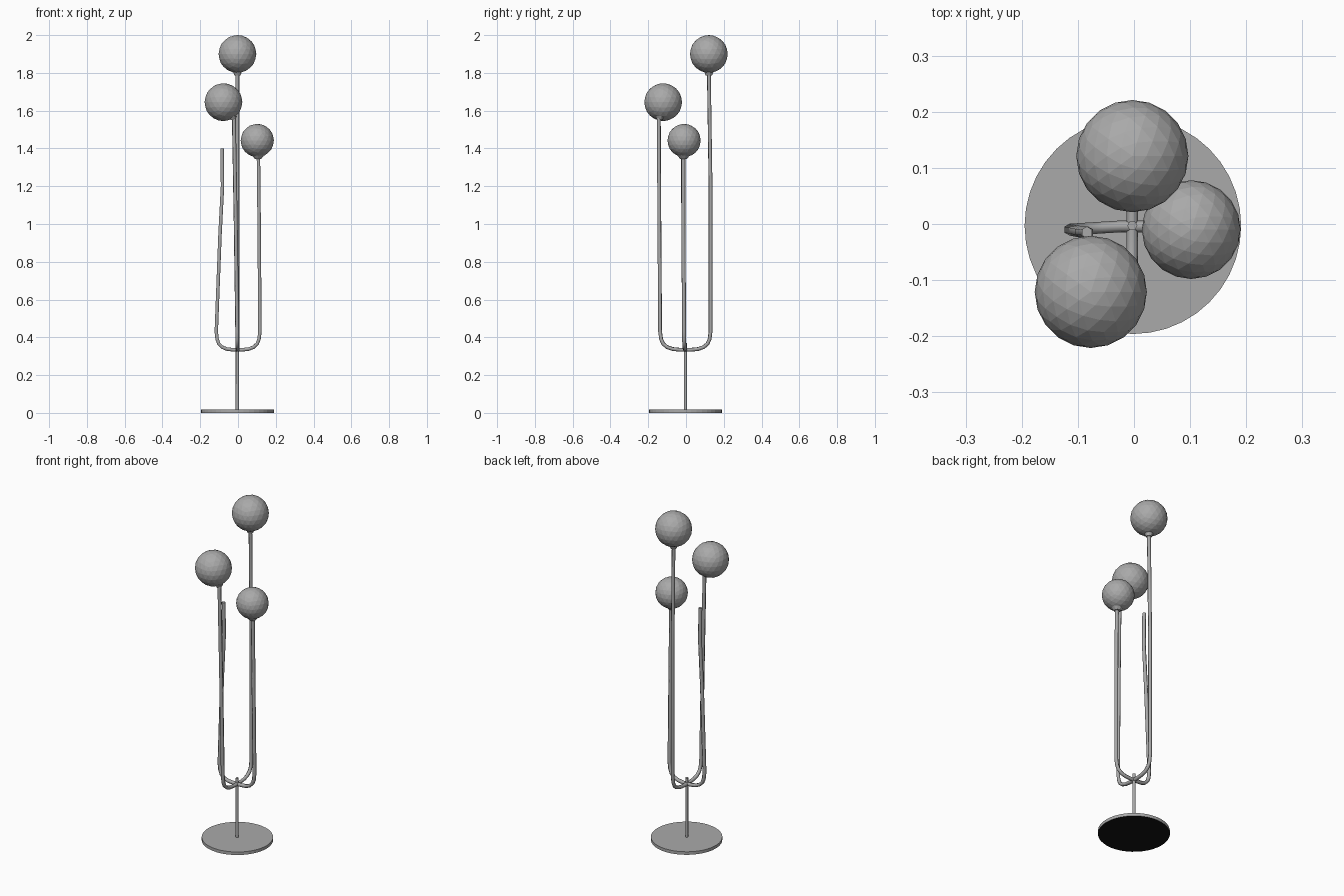
import bpy, bmesh
from mathutils import Vector

if "Cube" in bpy.data.objects:
    bpy.data.objects.remove(bpy.data.objects["Cube"])


def material(name, v):
    m = bpy.data.materials.new(name)
    m.diffuse_color = (v, v, v, 1)
    m.use_nodes = True
    m.node_tree.nodes["Principled BSDF"].inputs["Base Color"].default_value = m.diffuse_color
    return m


grey = material("lamp grey", 0.4)
black = material("underside black", 0.006)


def tube(name, pts, r):
    cu = bpy.data.curves.new(name, 'CURVE')
    cu.dimensions = '3D'
    cu.bevel_depth = r
    cu.bevel_resolution = 1
    cu.use_fill_caps = True
    s = cu.splines.new('POLY')
    s.points.add(len(pts) - 1)
    for p, c in zip(s.points, pts):
        p.co = (*c, 1)
    cu.materials.append(grey)
    ob = bpy.data.objects.new(name, cu)
    bpy.context.collection.objects.link(ob)


def bulb(name, loc, r):
    bpy.ops.mesh.primitive_ico_sphere_add(subdivisions=3, radius=r, location=loc)
    bpy.context.object.name = name
    bpy.context.object.data.materials.append(grey)


def collar(name, loc, r1, r2, h):
    bpy.ops.mesh.primitive_cone_add(vertices=10, radius1=r1, radius2=r2, depth=h, location=loc)
    bpy.context.object.name = name
    bpy.context.object.data.materials.append(grey)


# Round base with dark underside
bpy.ops.mesh.primitive_cylinder_add(vertices=40, radius=0.193, depth=0.018, location=(-0.002, -0.003, 0.009))
base = bpy.context.object
base.name = "base"
base.data.materials.append(grey)
base.data.materials.append(black)
for f in base.data.polygons:
    if f.normal.z < -0.5:
        f.material_index = 1

# Central stem
tube("stem", [(-0.003, -0.003, 0.015), (-0.003, -0.003, 0.37)], 0.009)

# Profile of the rounded bend: (fraction of half width, height)
BEND = [(0.2, 0.334), (0.5, 0.338), (0.72, 0.348), (0.88, 0.366), (0.96, 0.39), (1.0, 0.43)]


def u_arm(name, a, b, top_a, top_b):
    """U-shaped pair of arms: a and b are the plan positions of each leg."""
    mid = Vector((-0.003, -0.003))

    def side(leg):
        return [(*mid.lerp(Vector(leg), t), z) for t, z in BEND]
    tube(name, top_a[::-1] + side(a)[::-1] + side(b) + top_b, 0.0105)


u_arm("front_back_arms", (-0.004, -0.137), (-0.003, 0.130),
      [(-0.012, -0.141, 1.0), (-0.022, -0.144, 1.57)],
      [(-0.003, 0.130, 1.2), (-0.003, 0.121, 1.81)])
u_arm("left_right_arms", (-0.115, -0.010), (0.116, -0.010),
      [(-0.095, -0.014, 0.95), (-0.082, -0.015, 1.2), (-0.084, -0.015, 1.4)],
      [(0.112, -0.014, 1.0), (0.108, -0.014, 1.37)])

# Globes and their collars
bulb("back_globe", (-0.003, 0.121, 1.9), 0.1)
bulb("front_globe", (-0.077, -0.121, 1.645), 0.1)
bulb("right_globe", (0.102, -0.010, 1.442), 0.088)
collar("back_collar", (-0.003, 0.121, 1.797), 0.016, 0.026, 0.024)
collar("front_collar", (-0.028, -0.139, 1.562), 0.013, 0.024, 0.022)
collar("right_collar", (0.106, -0.013, 1.357), 0.018, 0.038, 0.024)
